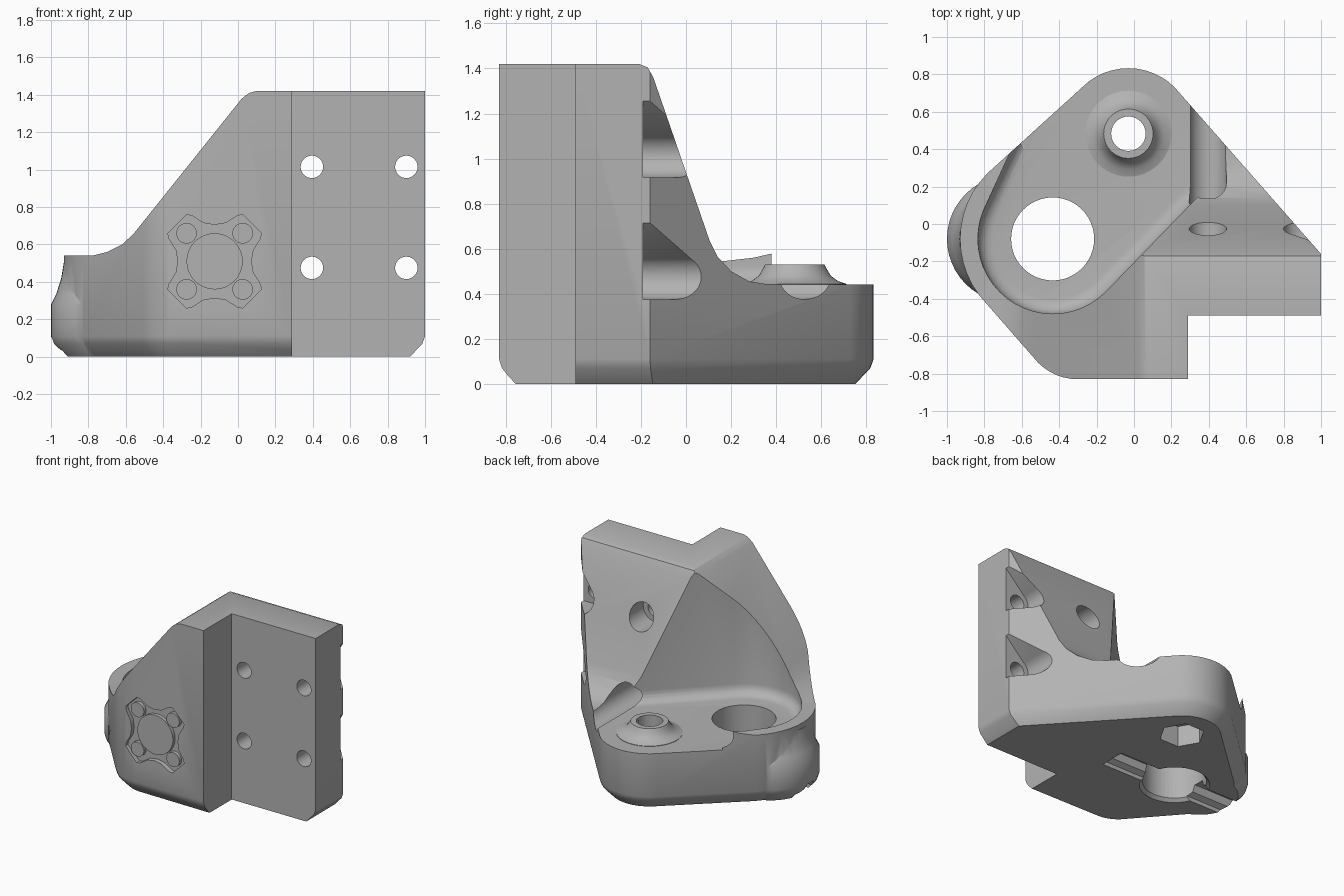
import bpy, bmesh, math
from mathutils import Vector

if "Cube" in bpy.data.objects:
    bpy.data.objects.remove(bpy.data.objects["Cube"], do_unlink=True)

grey = bpy.data.materials.new("printed_grey")
grey.use_nodes = True
grey.diffuse_color = (0.45, 0.45, 0.45, 1)
grey.node_tree.nodes["Principled BSDF"].inputs["Base Color"].default_value = (0.45, 0.45, 0.45, 1)


def make(name, bm):
    bmesh.ops.recalc_face_normals(bm, faces=bm.faces[:])
    mesh = bpy.data.meshes.new(name)
    bm.to_mesh(mesh)
    bm.free()
    mesh.materials.append(grey)
    ob = bpy.data.objects.new(name, mesh)
    bpy.context.collection.objects.link(ob)
    return ob


def circle(cx, cy, r, n=48):
    return [(cx + r * math.cos(math.tau * i / n), cy + r * math.sin(math.tau * i / n)) for i in range(n)]


def prism(name, pts, axis, lo, hi):
    place = {"x": lambda a, b, d: (d, a, b), "y": lambda a, b, d: (a, d, b), "z": lambda a, b, d: (a, b, d)}[axis]
    bm = bmesh.new()
    face = bm.faces.new([bm.verts.new(place(a, b, lo)) for a, b in pts])
    out = bmesh.ops.extrude_face_region(bm, geom=[face])
    top = [v for v in out["geom"] if isinstance(v, bmesh.types.BMVert)]
    bmesh.ops.translate(bm, verts=top, vec=Vector(place(0, 0, hi - lo)))
    return make(name, bm)


def hull(name, layers):
    # convex solid around stacked outlines
    bm = bmesh.new()
    for z, pts in layers:
        for x, y in pts:
            bm.verts.new((x, y, z))
    bmesh.ops.convex_hull(bm, input=bm.verts[:])
    bmesh.ops.delete(bm, geom=[v for v in bm.verts if not v.link_faces], context="VERTS")
    bmesh.ops.dissolve_limit(bm, angle_limit=0.005, verts=bm.verts[:], edges=bm.edges[:])
    return make(name, bm)


def lathe(name, cx, cy, profile):
    bm = bmesh.new()
    vs = [bm.verts.new((cx + r, cy, z)) for r, z in profile]
    es = [bm.edges.new(pair) for pair in zip(vs, vs[1:])]
    bmesh.ops.spin(bm, geom=vs + es, cent=(cx, cy, 0), axis=(0, 0, 1), angle=math.tau, steps=48)
    bmesh.ops.remove_doubles(bm, verts=bm.verts[:], dist=0.0001)
    return make(name, bm)


def combine(target, tool, op="DIFFERENCE"):
    mod = target.modifiers.new(tool.name, "BOOLEAN")
    mod.object, mod.operation, mod.solver = tool, op, "EXACT"
    bpy.context.view_layer.objects.active = target
    bpy.ops.object.modifier_apply(modifier=mod.name)
    bpy.data.objects.remove(tool, do_unlink=True)


# Main body: rounded footprint with a soft chamfer at the bottom
ROD = (-0.03, 0.483)
HOLE = (-0.435, -0.08)


def footprint(inset):
    pts = circle(*ROD, 0.35 - inset) + circle(*HOLE, 0.495 - inset) + circle(-0.3, -0.53, 0.3 - inset)
    return pts + [(x * (1 - inset), y * (1 - inset)) for x, y in ((1, -0.16), (1, -0.83))]


body = hull("bracket_body", [(0, footprint(0.08)), (0.07, footprint(0.014)),
                             (0.11, footprint(0)), (1.42, footprint(0))])

# Notch in front of the mounting plate
combine(body, prism("front_notch", [(0.29, -1), (1.2, -1), (1.2, -0.49), (0.29, -0.49)], "z", -0.5, 2))

# Sloped side of the front block
combine(body, prism("side_slope", [(0.1, 1.421), (0.06, 1.41), (0.02, 1.38), (-0.56, 0.655), (-0.62, 0.6),
                                   (-0.7, 0.56), (-0.78, 0.54), (-1.5, 0.54), (-1.5, 2), (0.1, 2)], "y", -1.5, 1.5))

# Sloped back of the mounting plate, running out into the floor
combine(body, prism("back_slope", [(-0.21, 1.421), (-0.17, 1.405), (-0.145, 1.36), (0.105, 0.635), (0.14, 0.565),
                                   (0.2, 0.5), (0.28, 0.455), (0.36, 0.442), (1.2, 0.442), (1.2, 2), (-0.21, 2)],
                    "x", 0.01, 1.5))

# Low bulge on the left end
combine(body, lathe("end_bulge", -0.66, -0.08, [(0, 0), (0.27, 0), (0.328, 0.07), (0.34, 0.11), (0.34, 0.28),
                                                (0.31, 0.34), (0.285, 0.42), (0.272, 0.5), (0, 0.5)]), "UNION")

# Rounded pocket above the floor, with a filleted bottom edge
layers = []
for k in range(6):
    a = math.pi / 2 * k / 5
    r = 0.4 - 0.08 * (1 - math.sin(a))
    pts = circle(*HOLE, r) + circle(HOLE[0] + 1, HOLE[1] + 1.03, r) + circle(HOLE[0] + 0.55, HOLE[1] + 1.2, r)
    layers.append((0.44 + 0.08 * (1 - math.cos(a)), pts))
layers.append((2, pts))
combine(body, hull("floor_pocket", layers))
combine(body, prism("rim_end_cut", [(-0.53, 0.3), (-0.77, 0.7), (0, 1.4), (0.8, 0.8), (0, 0.2)], "z", 0.441, 2))

# Boss around the rod hole
combine(body, lathe("rod_boss", *ROD, [(0, 0.38), (0.23, 0.38), (0.23, 0.443), (0.19, 0.457), (0.16, 0.48),
                                       (0.142, 0.51), (0.132, 0.53), (0, 0.53)]), "UNION")

# Vertical holes, lower countersink and hexagonal nut trap
combine(body, prism("rod_hole", circle(*ROD, 0.092), "z", -1, 2))
combine(body, prism("nut_trap", circle(*ROD, 0.16, 6), "z", -0.2, 0.16))
combine(body, prism("large_hole", circle(*HOLE, 0.222), "z", -1, 2))
combine(body, lathe("large_hole_chamfer", *HOLE, [(0, -0.02), (0.265, -0.02), (0.22, 0.025), (0, 0.025)]))

# Stepped slot under the body, crossing the large hole
combine(body, prism("under_slot", [(-0.18, -0.1), (0.02, -0.1), (0.02, 0.03), (-0.02, 0.05), (-0.04, 0.1),
                                   (-0.12, 0.1), (-0.14, 0.05), (-0.18, 0.03)], "x", -1.2, 0.13))

# Screw holes through the plate, with counterbores from the back
for z in (0.475, 1.015):
    for x in (0.395, 0.9):
        combine(body, prism("screw_hole", circle(x, z, 0.06, 32), "y", -0.7, 0))
        combine(body, prism("counterbore", circle(x, z, 0.1), "y", -0.19, 1.2))
    # outer counterbores open sideways under a sloped roof
    roof = [(0.9, z - 0.1), (1.1, z - 0.1), (1.1, z + 0.34), (0.83, z + 0.07), (0.9, z)]
    combine(body, prism("side_opening", roof, "y", -0.191, 1.2))

# Recessed four-lobed emblem on the front, with raised discs
CX, CZ = -0.125, 0.51
quarter = [(0.195, 0), (0.205, 0.06), (0.243, 0.12), (0.25, 0.15), (0.15, 0.25), (0.12, 0.243), (0.06, 0.205)]
lobes = []
for k in range(4):
    c, s = round(math.cos(k * math.pi / 2)), round(math.sin(k * math.pi / 2))
    lobes += [(CX + c * a - s * b, CZ + s * a + c * b) for a, b in quarter]
combine(body, prism("emblem_recess", lobes, "y", -1, -0.795))
combine(body, prism("centre_disc", circle(CX, CZ, 0.15), "y", -0.822, -0.78), "UNION")
for sx in (-1, 1):
    for sz in (-1, 1):
        combine(body, prism("corner_disc", circle(CX + 0.15 * sx, CZ + 0.15 * sz, 0.055, 24),
                            "y", -0.822, -0.78), "UNION")

# Smooth curved walls, keep edges sharp
bpy.ops.object.select_all(action="DESELECT")
body.select_set(True)
bpy.context.view_layer.objects.active = body
bpy.ops.object.shade_smooth_by_angle(angle=math.radians(28))
